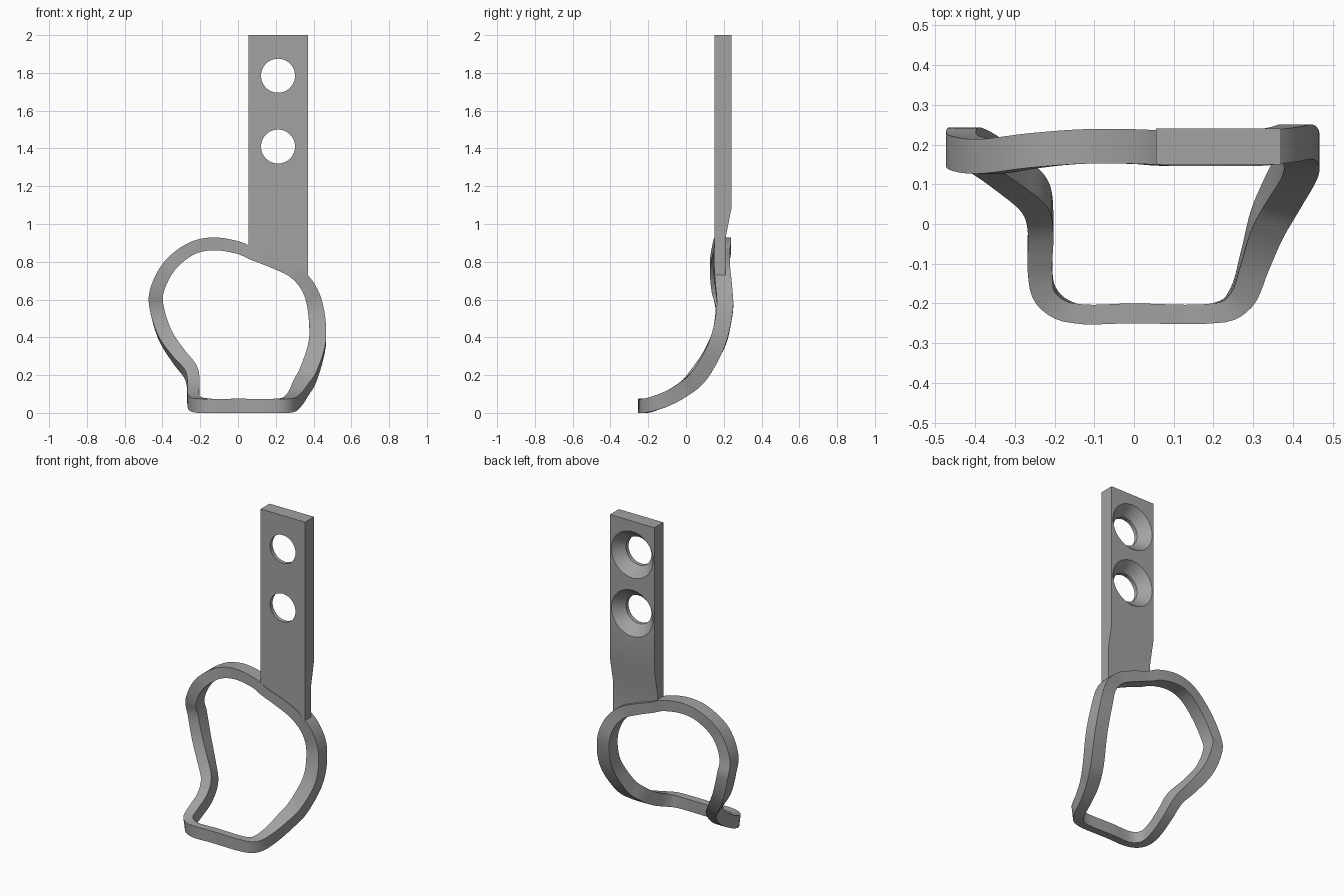
import bpy, bmesh, math
from mathutils import Vector

cube = bpy.data.objects.get("Cube")
if cube:
    bpy.data.objects.remove(cube, do_unlink=True)

grey = bpy.data.materials.new("plain grey")
grey.use_nodes = True
grey.diffuse_color = (0.36, 0.36, 0.36, 1)
grey.node_tree.nodes["Principled BSDF"].inputs["Base Color"].default_value = (0.36, 0.36, 0.36, 1)


def make_object(name, bm):
    bmesh.ops.recalc_face_normals(bm, faces=bm.faces)
    mesh = bpy.data.meshes.new(name)
    bm.to_mesh(mesh)
    bm.free()
    mesh.materials.append(grey)
    obj = bpy.data.objects.new(name, mesh)
    bpy.context.collection.objects.link(obj)
    return obj


def activate(obj):
    bpy.ops.object.select_all(action='DESELECT')
    obj.select_set(True)
    bpy.context.view_layer.objects.active = obj


def smooth(obj):
    activate(obj)
    bpy.ops.object.shade_smooth_by_angle(angle=math.radians(35))


def bridge(bm, rings, closed):
    count = len(rings)
    for i in range(count if closed else count - 1):
        a, b = rings[i], rings[(i + 1) % count]
        n = len(a)
        for j in range(n):
            k = (j + 1) % n
            bm.faces.new((a[j], a[k], b[k], b[j]))


# Mounting plate: side profile swept across x, with a slanted lower end
LEFT, RIGHT = 0.055, 0.37
profile = [(0.15, 0), (0.15, 2), (0.24, 2), (0.24, 1.08), (0.21, 0.93), (0.21, 0)]
bm = bmesh.new()
ends = []
for x, foot in ((LEFT, 0.83), (RIGHT, 0.73)):
    ends.append([bm.verts.new((x, y, z or foot)) for y, z in profile])
    bm.faces.new(ends[-1])
bridge(bm, ends, False)
plate = make_object("mounting_plate", bm)

# Countersunk screw holes
SIDES = 48
for z in (1.785, 1.41):
    bm = bmesh.new()
    rings = []
    for y, r in ((0.1, 0.09), (0.175, 0.09), (0.24, 0.148), (0.26, 0.166)):
        rings.append([bm.verts.new((0.212 + r * math.cos(a), y, z + r * math.sin(a)))
                      for a in (math.tau * i / SIDES for i in range(SIDES))])
    bridge(bm, rings, False)
    bm.faces.new(rings[0])
    bm.faces.new(rings[-1])
    cutter = make_object("hole_cutter", bm)
    cutter.hide_render = True
    activate(plate)
    mod = plate.modifiers.new("screw hole", 'BOOLEAN')
    mod.operation, mod.solver, mod.object = 'DIFFERENCE', 'EXACT', cutter
    bpy.ops.object.modifier_apply(modifier=mod.name)
    bpy.data.objects.remove(cutter, do_unlink=True)
smooth(plate)

# Hook loop: closed path of x, y, z and half width
path = [Vector(p) for p in (
    (0, .195, .875, .033), (-.13, .195, .895, .034), (-.25, .185, .868, .034),
    (-.365, .17, .775, .036), (-.43, .18, .645, .037), (-.428, .2, .545, .038),
    (-.385, .18, .41, .038), (-.315, .13, .3, .036), (-.25, .07, .215, .034),
    (-.235, 0, .135, .032), (-.237, -.1, .075, .031), (-.222, -.18, .046, .028),
    (-.15, -.225, .0375, .025), (0, -.225, .0375, .025), (.2, -.225, .0375, .025),
    (.27, -.185, .045, .032), (.305, -.09, .08, .036), (.335, 0, .135, .042),
    (.375, .08, .21, .045), (.42, .165, .37, .045), (.413, .205, .54, .043),
    (.375, .2, .66, .038), (.3, .19, .745, .035), (.2, .19, .795, .034),
    (.08, .19, .84, .032))]


def spline(a, b, c, d, t):
    return (2 * b + (c - a) * t + (2 * a - 5 * b + 4 * c - d) * t ** 2
            + (3 * b - a - 3 * c + d) * t ** 3) / 2


STEPS = 5
n = len(path)
points = [spline(*(path[(i + k) % n] for k in (-1, 0, 1, 2)), s / STEPS)
          for i in range(n) for s in range(STEPS)]

# Rectangular section turns from lying flat at the foot to upright at the top
bm = bmesh.new()
rings = []
total = len(points)
for i, p in enumerate(points):
    tangent = (points[(i + 1) % total] - points[i - 1]).to_3d().normalized()
    rise = min(1, max(0, (p.z - 0.0375) / 0.49))
    angle = math.pi / 2 * math.sqrt(rise)
    normal = Vector((0, -math.sin(angle), math.cos(angle)))
    across = tangent.cross(normal).normalized() * p.w
    normal *= 0.0375 + 0.006 * min(1, rise * 3)
    centre = p.to_3d()
    rings.append([bm.verts.new(centre + across * u + normal * v)
                  for u, v in ((-1, -1), (1, -1), (1, 1), (-1, 1))])
bridge(bm, rings, True)
smooth(make_object("hook_loop", bm))
